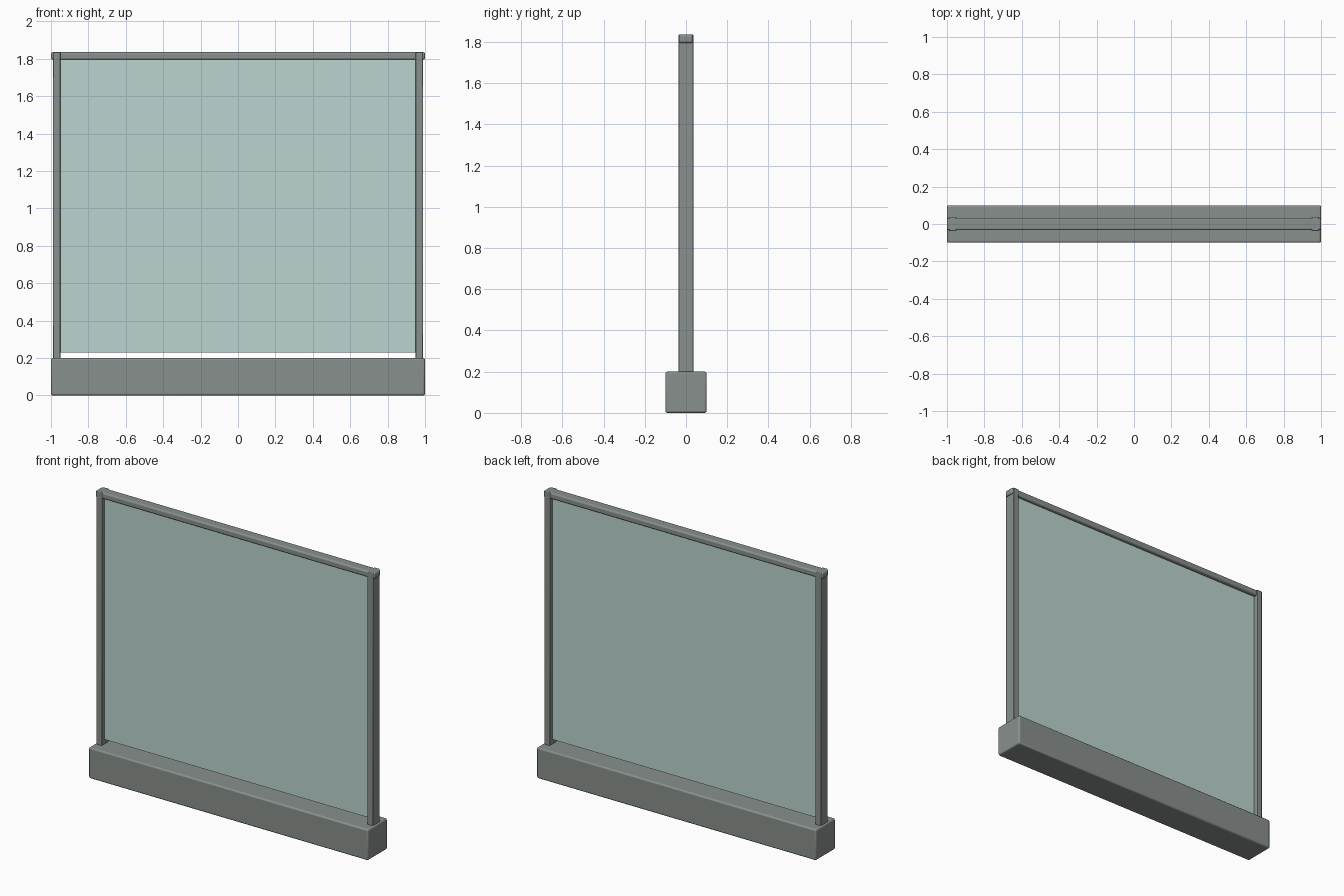
import bpy

if "Cube" in bpy.data.objects:
    bpy.data.objects.remove(bpy.data.objects["Cube"])


def material(name, rgb):
    mat = bpy.data.materials.new(name)
    mat.diffuse_color = (*rgb, 1.0)
    mat.use_nodes = True
    mat.node_tree.nodes["Principled BSDF"].inputs["Base Color"].default_value = mat.diffuse_color
    return mat


def box(name, size, centre, mat, bevel=0.0, segments=3):
    bpy.ops.mesh.primitive_cube_add(size=1, location=centre)
    ob = bpy.context.object
    ob.name = name
    ob.scale = size
    bpy.ops.object.transform_apply(location=False, rotation=False, scale=True)
    ob.data.materials.append(mat)
    if bevel:
        mod = ob.modifiers.new("Bevel", 'BEVEL')
        mod.width = bevel
        mod.segments = segments
        bpy.ops.object.shade_smooth_by_angle(angle=0.6)
    return ob


frame = material("frame_grey", (0.25, 0.28, 0.265))
glass = material("pale_glass", (0.50, 0.66, 0.63))

# Heavy base beam
box("base", (2.0, 0.2, 0.2), (0, 0, 0.1), frame, 0.01)

# Side posts, standing on the base and slightly proud of the top rail
for side, x in (("left", -0.97), ("right", 0.97)):
    box(side + "_post", (0.04, 0.074, 1.645), (x, 0, 1.0125), frame, 0.004, 2)

# Rounded top rail running past both posts
box("top_rail", (2.0, 0.066, 0.04), (0, 0, 1.815), frame, 0.01, 4)

# Thin panel held by posts and rail, with a gap above the base
box("panel", (1.91, 0.02, 1.58), (0, 0, 1.02), glass)
